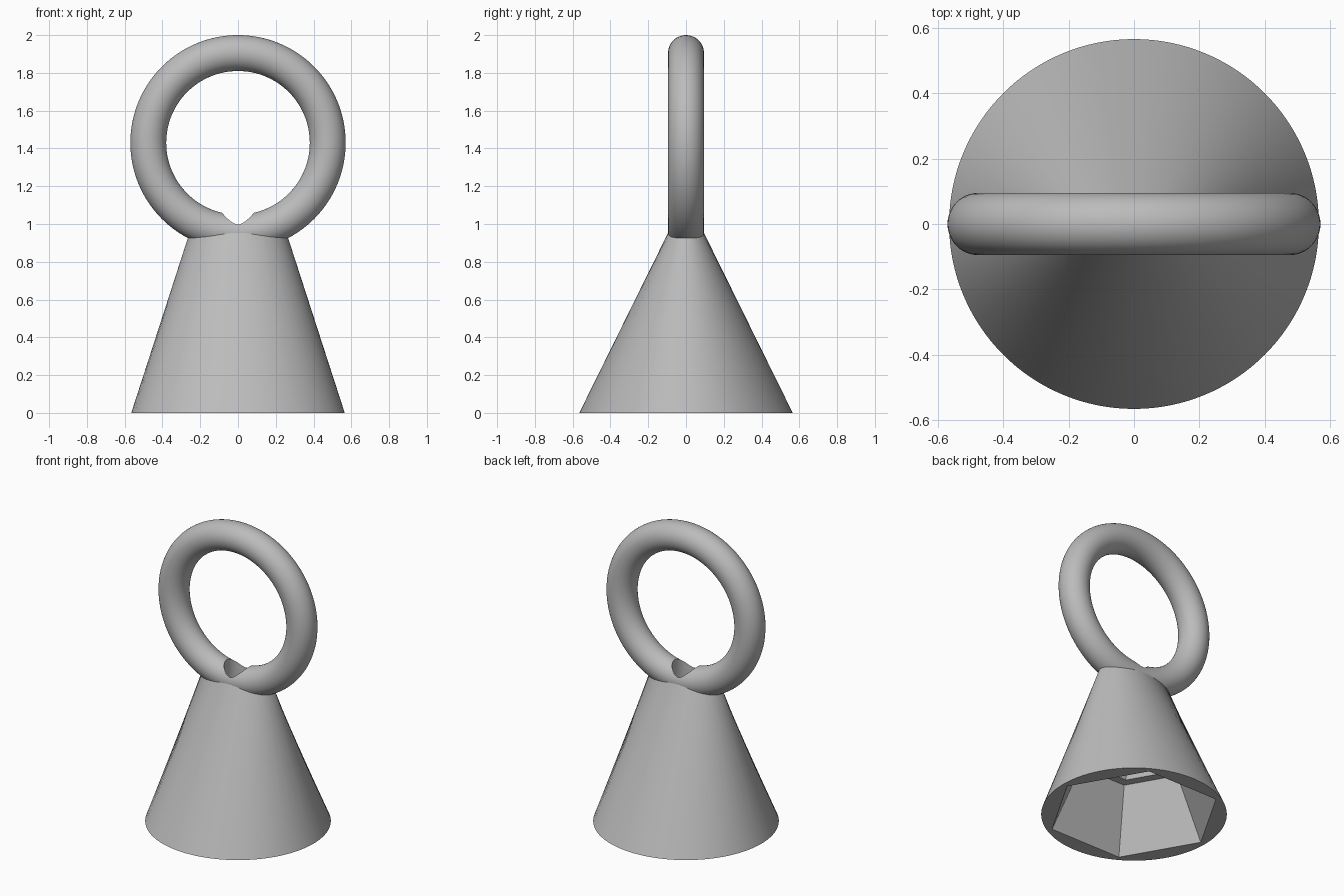
import bpy
import bmesh
from math import sin, cos, tau, radians

cube = bpy.data.objects.get("Cube")
if cube:
    bpy.data.objects.remove(cube, do_unlink=True)

grey = bpy.data.materials.new("plain grey")
grey.use_nodes = True
GREY = (0.5, 0.5, 0.5, 1)
grey.diffuse_color = GREY
grey.node_tree.nodes["Principled BSDF"].inputs["Base Color"].default_value = GREY


def loft(name, sides, sections):
    """Solid through stacked ellipses given as (z, x radius, y radius)."""
    bm = bmesh.new()
    rings = [[bm.verts.new((rx * cos(tau * i / sides), ry * sin(tau * i / sides), z))
              for i in range(sides)] for z, rx, ry in sections]
    for low, high in zip(rings, rings[1:]):
        for i in range(sides):
            j = (i + 1) % sides
            bm.faces.new((low[i], low[j], high[j], high[i]))
    bm.faces.new(rings[0][::-1])
    bm.faces.new(rings[-1])
    mesh = bpy.data.meshes.new(name)
    bm.to_mesh(mesh)
    bm.free()
    mesh.materials.append(grey)
    obj = bpy.data.objects.new(name, mesh)
    bpy.context.collection.objects.link(obj)
    return obj


def boolean(target, tool, operation):
    mod = target.modifiers.new(tool.name, "BOOLEAN")
    mod.operation = operation
    mod.solver = "EXACT"
    mod.object = tool
    bpy.context.view_layer.objects.active = target
    bpy.ops.object.modifier_apply(modifier=mod.name)
    bpy.data.objects.remove(tool, do_unlink=True)


# Flared body: round foot narrowing to a flat oval neck
body = loft("ring_topped_cone", 128, [(0, 0.565, 0.565), (0.955, 0.256, 0.094)])

# Ring standing on the neck
bpy.ops.mesh.primitive_torus_add(major_radius=0.475, minor_radius=0.095,
                                 major_segments=128, minor_segments=48,
                                 location=(0, 0, 1.43), rotation=(radians(90), 0, 0))
ring = bpy.context.object
ring.name = "ring"
ring.data.materials.append(grey)
boolean(body, ring, "UNION")

# Stepped six-sided hollow
hollow = loft("hollow_cutter", 6, [(-0.02, 0.54, 0.54), (0.4, 0.345, 0.345),
                                   (0.4, 0.28, 0.28), (0.84, 0.1, 0.1)])
boolean(body, hollow, "DIFFERENCE")

# Vertical hole through the neck and the bottom of the ring
hole = loft("hole_cutter", 48, [(0.7, 0.085, 0.085), (1.2, 0.085, 0.085)])
boolean(body, hole, "DIFFERENCE")

bpy.ops.object.select_all(action="DESELECT")
body.select_set(True)
bpy.context.view_layer.objects.active = body
bpy.ops.object.shade_smooth_by_angle(angle=radians(30))
